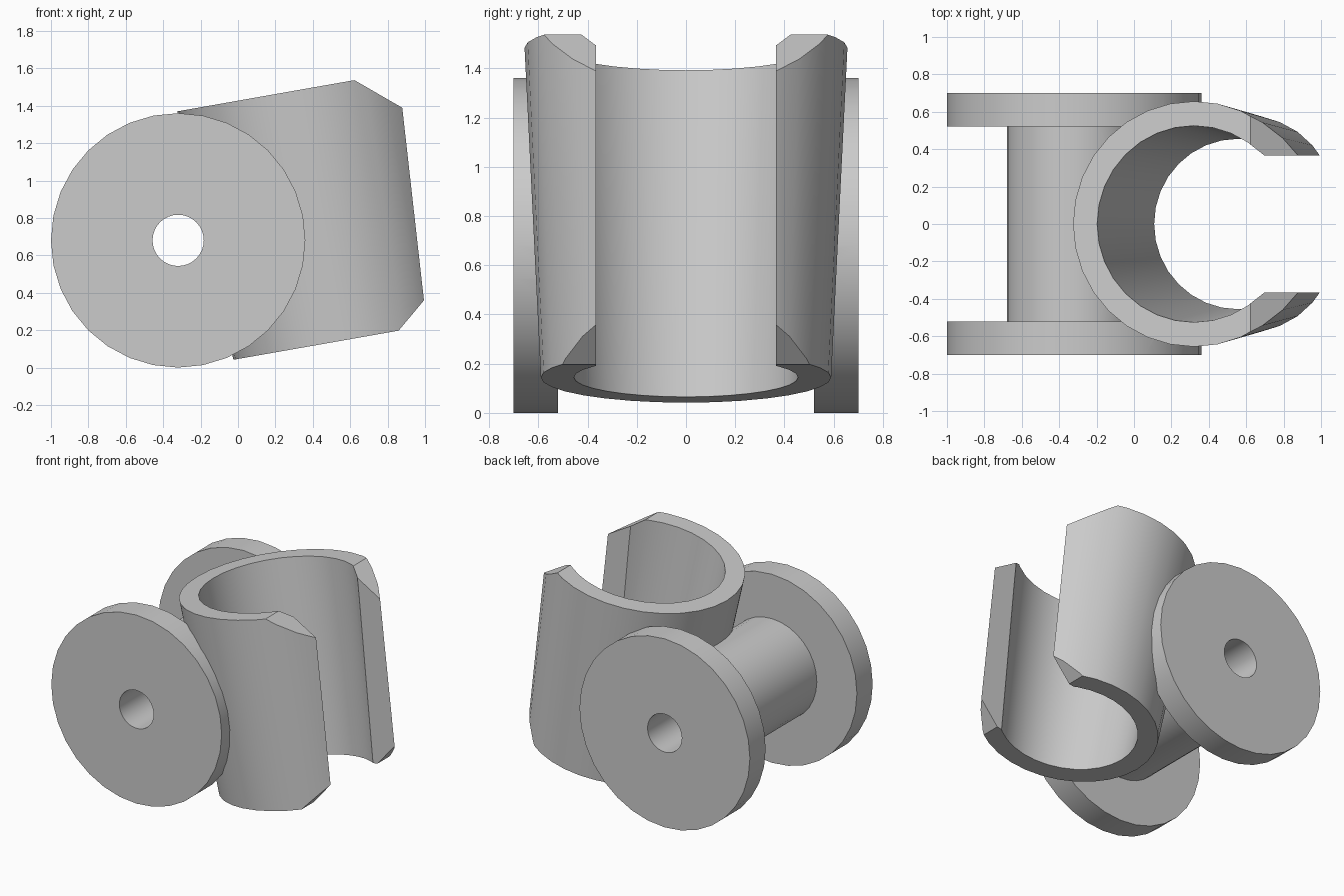
import bpy, bmesh, math
from mathutils import Matrix

if "Cube" in bpy.data.objects:
    bpy.data.objects.remove(bpy.data.objects["Cube"])

SEGMENTS = 32
HALF = 0.68          # half the clip height, also the flange radius
CLIP_X = 0.77        # clip axis offset from the spool axis
TILT = Matrix.Translation((-0.32, 0, HALF)) @ Matrix.Rotation(math.radians(-10), 4, 'Y')

grey = bpy.data.materials.new("light_grey")
grey.use_nodes = True
grey.diffuse_color = (0.6, 0.6, 0.6, 1)
grey.node_tree.nodes["Principled BSDF"].inputs["Base Color"].default_value = (0.6, 0.6, 0.6, 1)


def make_object(name, bm, matrix=TILT):
    bmesh.ops.transform(bm, matrix=matrix, verts=bm.verts)
    bmesh.ops.recalc_face_normals(bm, faces=bm.faces)
    mesh = bpy.data.meshes.new(name)
    bm.to_mesh(mesh)
    bm.free()
    mesh.materials.append(grey)
    obj = bpy.data.objects.new(name, mesh)
    bpy.context.collection.objects.link(obj)
    return obj


def cone(name, low, high, half):
    bm = bmesh.new()
    bmesh.ops.create_cone(bm, cap_ends=True, segments=SEGMENTS, radius1=low, radius2=high,
                          depth=2 * half, matrix=Matrix.Translation((CLIP_X, 0, 0)))
    return make_object(name, bm)


def prism(name, points, half_width):
    bm = bmesh.new()
    ends = [[bm.verts.new((x, y, z)) for x, z in points] for y in (-half_width, half_width)]
    for end in ends:
        bm.faces.new(end)
    for i in range(len(points)):
        j = (i + 1) % len(points)
        bm.faces.new((ends[0][i], ends[0][j], ends[1][j], ends[1][i]))
    return make_object(name, bm)


def lathe_y(name, profile):
    # closed profile of (radius, y) swept around the y axis
    bm = bmesh.new()
    rings = []
    for k in range(SEGMENTS):
        a = 2 * math.pi * k / SEGMENTS
        rings.append([bm.verts.new((r * math.cos(a), y, r * math.sin(a))) for r, y in profile])
    for k, ring in enumerate(rings):
        following = rings[(k + 1) % SEGMENTS]
        for i in range(len(ring)):
            j = (i + 1) % len(ring)
            bm.faces.new((ring[i], ring[j], following[j], following[i]))
    return make_object(name, bm, Matrix.Translation((-0.32, 0, HALF)))


def carve(obj, cutters):
    for cutter in cutters:
        cutter.hide_render = True
        mod = obj.modifiers.new(cutter.name, 'BOOLEAN')
        mod.operation = 'DIFFERENCE'
        mod.solver = 'EXACT'
        mod.object = cutter
    graph = bpy.context.evaluated_depsgraph_get()
    result = bpy.data.meshes.new_from_object(obj.evaluated_get(graph))
    obj.modifiers.clear()
    obj.data = result
    for cutter in cutters:
        bpy.data.objects.remove(cutter)
    bpy.ops.object.select_all(action='DESELECT')
    obj.select_set(True)
    bpy.context.view_layer.objects.active = obj
    bpy.ops.object.shade_smooth_by_angle(angle=math.radians(25))


# Spool: two flanges, a hub and a through hole, relieved where the clip passes
hole, hub, inner, outer = 0.137, 0.36, 0.52, 0.70
spool = lathe_y("spool", [(hole, -outer), (HALF, -outer), (HALF, -inner), (hub, -inner),
                          (hub, inner), (HALF, inner), (HALF, outer), (hole, outer)])
carve(spool, [cone("relief_cutter", 0.52, 0.59, HALF)])

# Clip: tapered tube with an open mouth and chamfered jaw corners
clip = cone("clip", 0.59, 0.656, HALF)
cutters = [cone("bore_cutter", 0.452, 0.529, 0.75),
           prism("mouth_cutter", [(CLIP_X, -1), (2, -1), (2, 1), (CLIP_X, 1)], 0.365)]
for side, label in ((1, "upper"), (-1, "lower")):
    corner, slope, reach = 1.077, 0.84, 0.45
    cutters.append(prism(label + "_chamfer_cutter",
                         [(corner - reach, side * (HALF + slope * reach)),
                          (corner + reach, side * (HALF - slope * reach)),
                          (corner + reach, side * (HALF + slope * reach))], 1))
carve(clip, cutters)
